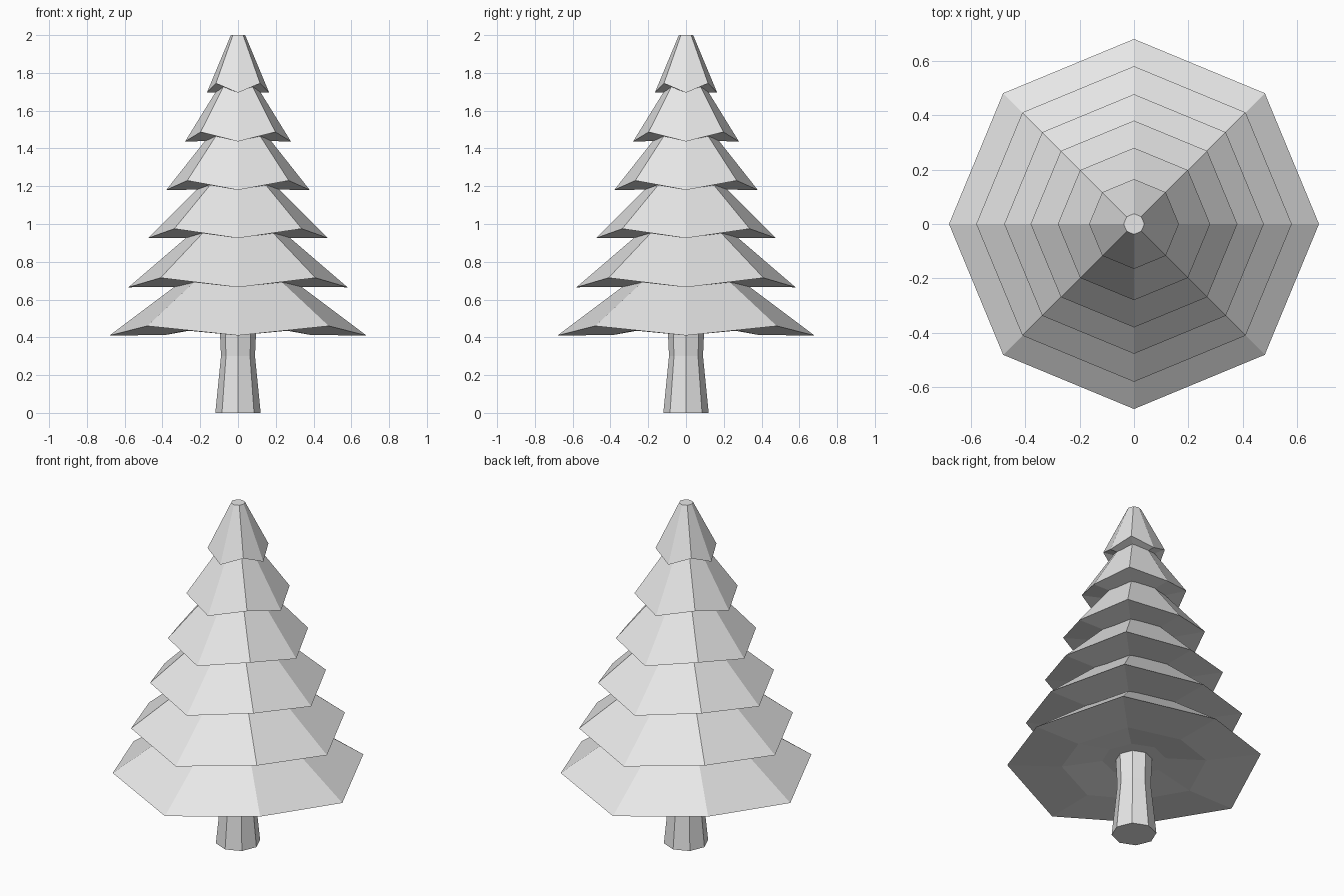
import bpy
import bmesh
from math import cos, sin, tau

SIDES = 8

cube = bpy.data.objects.get("Cube")
if cube:
    bpy.data.objects.remove(cube, do_unlink=True)

grey = bpy.data.materials.new("plain_grey")
grey.use_nodes = True
grey.diffuse_color = (0.8, 0.8, 0.8, 1)
grey.node_tree.nodes["Principled BSDF"].inputs["Base Color"].default_value = (0.8, 0.8, 0.8, 1)


def lathe(name, rings):
    """Capped eight-sided solid; each ring is (radius, height, lift of diagonal corners)."""
    bm = bmesh.new()
    loops = []
    for radius, z, lift in rings:
        loops.append([
            bm.verts.new((radius * cos(tau * i / SIDES),
                          radius * sin(tau * i / SIDES),
                          z + lift * (i % 2)))
            for i in range(SIDES)])
    for low, high in zip(loops, loops[1:]):
        for i in range(SIDES):
            j = (i + 1) % SIDES
            bm.faces.new((low[i], low[j], high[j], high[i]))
    bm.faces.new(loops[0][::-1])
    bm.faces.new(loops[-1])
    bmesh.ops.recalc_face_normals(bm, faces=bm.faces)
    mesh = bpy.data.meshes.new(name)
    bm.to_mesh(mesh)
    bm.free()
    mesh.materials.append(grey)
    obj = bpy.data.objects.new(name, mesh)
    bpy.context.collection.objects.link(obj)
    return obj


# Trunk, narrowing to a waist below the branches
lathe("trunk", [(0.12, 0, 0), (0.09, 0.3, 0), (0.1, 0.52, 0)])

# Branch tiers: rim radius, rim height, top radius, top height
tiers = [
    (0.68, 0.41, 0.12, 0.83),
    (0.58, 0.665, 0.12, 1.06),
    (0.477, 0.925, 0.10, 1.30),
    (0.38, 1.18, 0.08, 1.56),
    (0.28, 1.437, 0.05, 1.81),
    (0.165, 1.695, 0.038, 2.0),
]
for n, (rim, z, top, top_z) in enumerate(tiers, 1):
    lathe(f"branch_tier_{n}", [
        (rim * 0.25, z + 0.05, 0),       # hollow beneath
        (rim * 0.57, z + 0.002, 0.024),  # underside
        (rim, z, 0.05),                  # zigzag rim
        (top, top_z, 0),                 # crown
    ])
